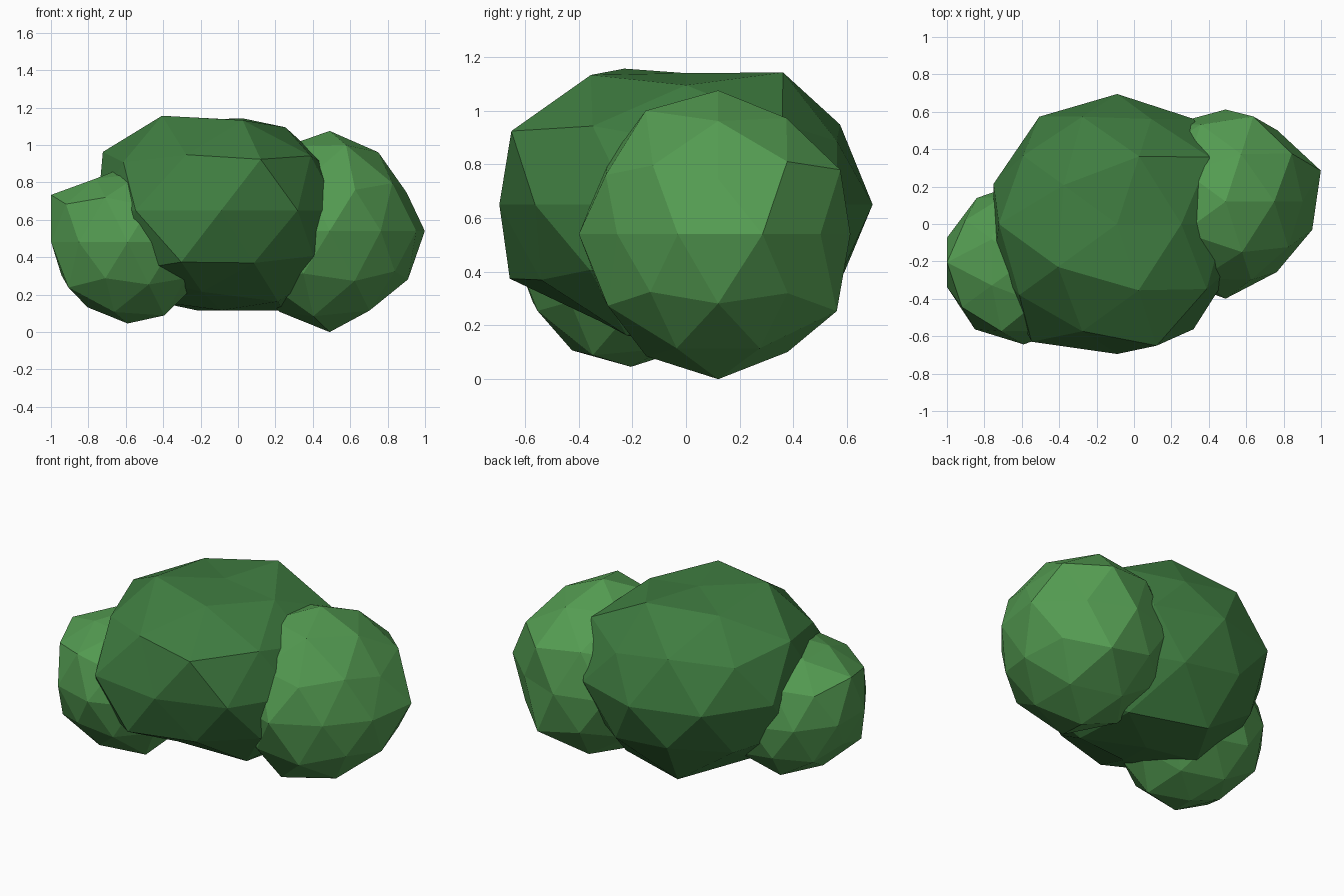
import bpy, math

def material(name, rgb):
    m = bpy.data.materials.new(name)
    m.diffuse_color = (*rgb, 1)
    return m

dark = material("dark_leaf", (0.05, 0.205, 0.052))
light = material("light_leaf", (0.088, 0.33, 0.083))

def lump(name, centre, radius, mat, factors):
    """Low-poly ball, each vertex pushed in or out, ring by ring from the top."""
    bpy.ops.mesh.primitive_ico_sphere_add(subdivisions=2, radius=1, location=centre)
    ob = bpy.context.object
    ob.name = name
    ob.data.materials.append(mat)
    ring_order = sorted(ob.data.vertices, key=lambda v: (
        -round(v.co.z, 2), (math.atan2(v.co.y, v.co.x) + 0.01) % math.tau))
    for v, f in zip(ring_order, factors):
        v.co = [c * r * f for c, r in zip(v.co, radius)]
    return ob

# Big middle clump, flattened
lump("middle_foliage", (-0.09, 0, 0.65), (0.695, 0.695, 0.556), dark, [
    0.88,
    0.94, 1.04, 0.97, 1.07, 1.02,
    1.03, 1.02, 1.07, 1.02, 1.0,
    0.93, 0.95, 1.0, 1.04, 1.1,
    0.95, 1.0, 1.0, 1.02, 1.0, 1.0, 1.12, 1.0, 1.0, 0.96,
    1.0, 1.0, 1.03, 1.11, 0.98,
    1.0, 1.0, 1.0, 1.12, 0.96,
    1.13, 1.13, 1.02, 0.92, 1.03,
    0.96])

# Right clump
lump("right_foliage", (0.49, 0.12, 0.54), (0.535,) * 3, light, [
    1.0,
    0.925, 0.95, 0.95, 1.0, 1.01,
    0.96, 0.95, 0.95, 0.95, 0.91,
    0.86, 1.0, 0.95, 0.95, 0.92,
    1.0, 0.88, 0.92, 0.95, 0.95, 0.95, 0.95, 0.97, 0.87, 0.91,
    0.92, 0.95, 0.95, 0.95, 0.9,
    0.92, 1.02, 0.95, 0.95, 0.95,
    0.935, 0.965, 0.95, 1.0, 0.935,
    1.01])

# Small left clump
lump("left_foliage", (-0.59, -0.205, 0.48), (0.43,) * 3, light, [
    0.95,
    1.0, 1.0, 0.93, 0.93, 1.0,
    1.0, 1.0, 1.12, 1.06, 1.0,
    1.0, 1.0, 1.0, 1.06, 1.0,
    1.0, 1.0, 1.0, 0.99, 1.0, 1.0, 1.03, 1.02, 1.0, 1.0,
    1.0, 1.0, 0.92, 1.0, 1.0,
    1.0, 1.0, 1.0, 1.07, 1.0,
    1.0, 1.0, 0.95, 1.02, 1.07,
    1.01])
